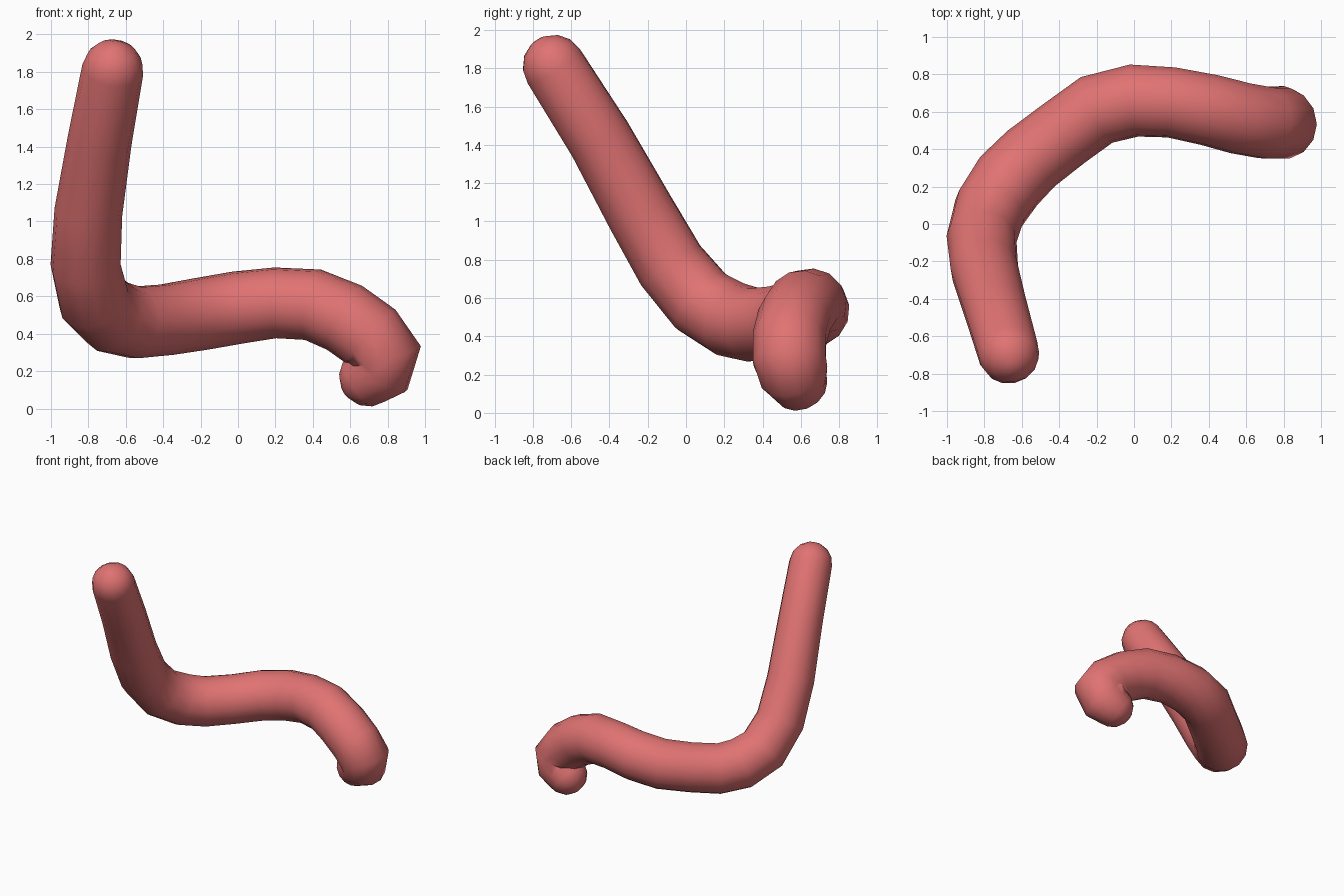
import bpy, bmesh, math
from mathutils import Vector

if "Cube" in bpy.data.objects:
    bpy.data.objects.remove(bpy.data.objects["Cube"])

SIDES = 14

# Centre line of the bent tube: x, y, z, radius
path = [
    (-0.67, -0.69, 1.81, 0.165), (-0.74, -0.45, 1.43, 0.172),
    (-0.80, -0.24, 1.05, 0.182), (-0.815, -0.08, 0.77, 0.188),
    (-0.77, 0.08, 0.58, 0.195), (-0.67, 0.23, 0.49, 0.20),
    (-0.55, 0.35, 0.46, 0.195), (-0.38, 0.48, 0.475, 0.192),
    (-0.20, 0.61, 0.505, 0.195), (0.00, 0.66, 0.54, 0.195),
    (0.20, 0.65, 0.565, 0.190), (0.40, 0.61, 0.555, 0.193),
    (0.57, 0.565, 0.485, 0.195), (0.71, 0.54, 0.385, 0.195),
    (0.79, 0.54, 0.28, 0.195), (0.76, 0.56, 0.21, 0.185),
    (0.70, 0.58, 0.17, 0.160),
]
pts = [Vector(p[:3]) for p in path]
rad = [p[3] for p in path]
n = len(pts)
tan = [(pts[min(i + 1, n - 1)] - pts[max(i - 1, 0)]).normalized() for i in range(n)]

# Rings: rounded start cap, body, rounded end cap
angles = [math.radians(a) for a in (75, 50, 25)]
rings = [(pts[0] - tan[0] * rad[0] * math.sin(a), tan[0], rad[0] * math.cos(a)) for a in angles]
rings += list(zip(pts, tan, rad))
rings += [(pts[-1] + tan[-1] * rad[-1] * math.sin(a), tan[-1], rad[-1] * math.cos(a))
          for a in reversed(angles)]

bm = bmesh.new()
side = tan[0].orthogonal().normalized()
prev = tan[0]
loops = []
for centre, t, r in rings:
    side = prev.rotation_difference(t) @ side
    side = (side - t * side.dot(t)).normalized()
    up = t.cross(side)
    prev = t
    loops.append([bm.verts.new(centre + r * (side * math.cos(k * math.tau / SIDES)
                  + up * math.sin(k * math.tau / SIDES))) for k in range(SIDES)])
for a, b in zip(loops, loops[1:]):
    for k in range(SIDES):
        j = (k + 1) % SIDES
        bm.faces.new((a[k], a[j], b[j], b[k]))

# Close the two tips
for loop, tip in ((loops[0], pts[0] - tan[0] * rad[0]), (loops[-1], pts[-1] + tan[-1] * rad[-1])):
    v = bm.verts.new(tip)
    for k in range(SIDES):
        bm.faces.new((loop[k], loop[(k + 1) % SIDES], v))
bmesh.ops.recalc_face_normals(bm, faces=bm.faces)
for f in bm.faces:
    f.smooth = True

mesh = bpy.data.meshes.new("bent_tube")
bm.to_mesh(mesh)
bm.free()
tube = bpy.data.objects.new("bent_tube", mesh)
bpy.context.collection.objects.link(tube)

mat = bpy.data.materials.new("coral_red")
mat.diffuse_color = (0.75, 0.17, 0.17, 1)
mat.use_nodes = True
mat.node_tree.nodes["Principled BSDF"].inputs["Base Color"].default_value = mat.diffuse_color
mesh.materials.append(mat)
